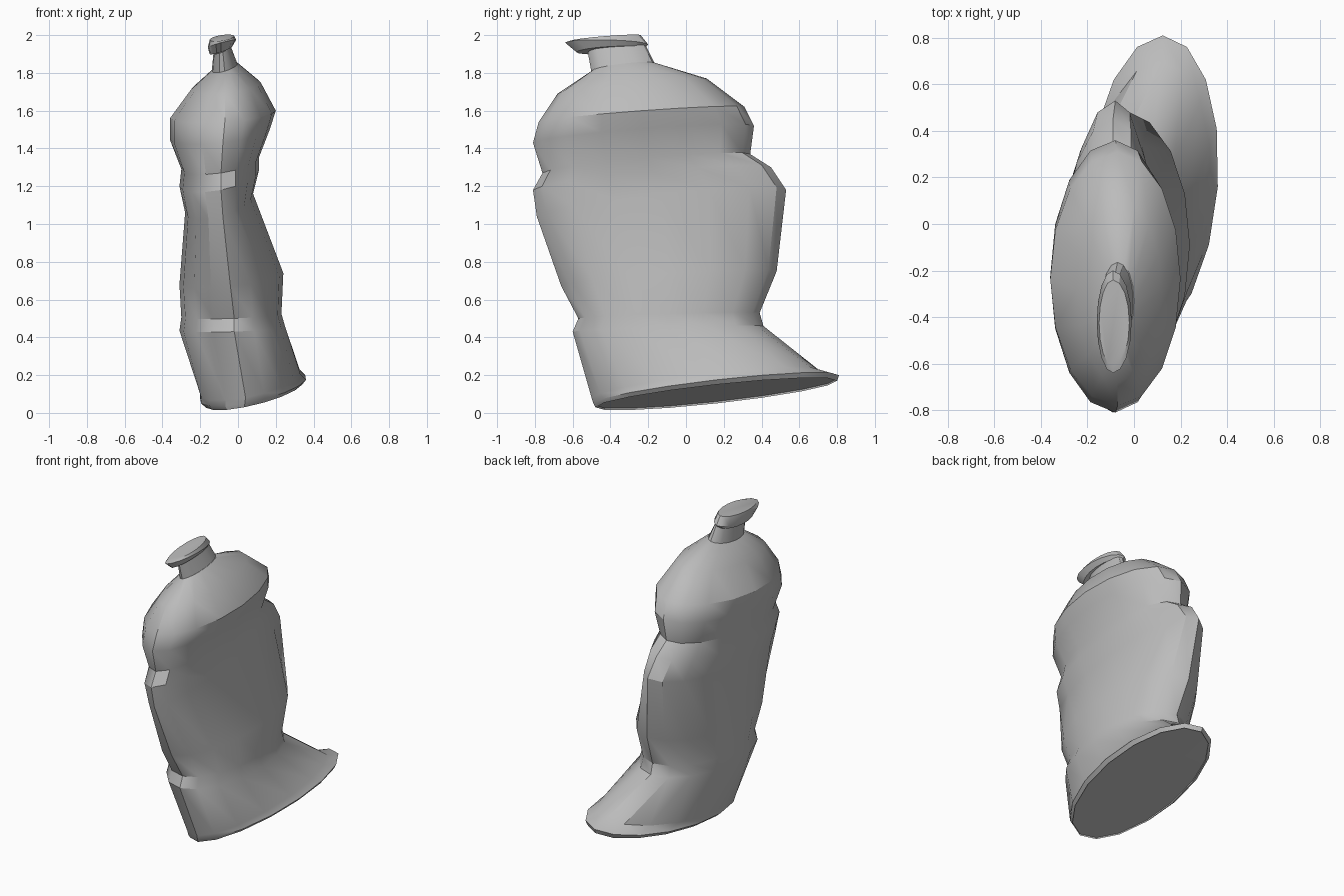
import bpy
import bmesh
import math
from mathutils import Vector

default_cube = bpy.data.objects.get("Cube")
if default_cube:
    bpy.data.objects.remove(default_cube, do_unlink=True)

SIDES = 16

# One plain grey for the whole crushed bottle
grey = bpy.data.materials.new("plain grey")
grey.use_nodes = True
colour = (0.5, 0.5, 0.5, 1)
grey.diffuse_color = colour
grey.node_tree.nodes["Principled BSDF"].inputs["Base Color"].default_value = colour


def ring_points(front_y, front_z, back_y, back_z, left_x, right_x, tip_x, tilt):
    """Tilted, squashed ellipse given in hundredths of a unit."""
    # The foot is twisted a little against the rest of the body
    twist = max(0, 40 - front_z) / 8
    front = Vector((tip_x - twist, front_y, front_z))
    back = Vector((tip_x + twist, back_y, back_z))
    centre = (front + back) / 2
    long_axis = (back - front) / 2
    low_side = Vector((left_x - centre.x, 0, -tilt))
    high_side = Vector((right_x - centre.x, 0, tilt))
    points = []
    for i in range(SIDES):
        angle = math.tau * i / SIDES
        across = math.sin(angle)
        side = high_side if across > 0 else low_side
        points.append((centre + long_axis * math.cos(angle) + side * abs(across)) / 100)
    return points


def loft(name, rings, inset=0.0, lift=0.0):
    """Skin a stack of rings and close both ends; the lower end can be hollowed."""
    bm = bmesh.new()
    loops = [[bm.verts.new(p) for p in ring_points(*ring)] for ring in rings]
    for lower, upper in zip(loops, loops[1:]):
        for i in range(SIDES):
            j = (i + 1) % SIDES
            bm.faces.new((lower[i], lower[j], upper[j], upper[i]))
    bottom = bm.faces.new(loops[0])
    bm.faces.new(loops[-1])
    if inset:
        centre = bottom.calc_center_median()
        bmesh.ops.inset_region(bm, faces=[bottom], thickness=inset)
        for vert in bottom.verts:
            vert.co.z += lift
        bmesh.ops.poke(bm, faces=[bottom])
    bmesh.ops.recalc_face_normals(bm, faces=bm.faces)
    mesh = bpy.data.meshes.new(name)
    bm.to_mesh(mesh)
    bm.free()
    mesh.materials.append(grey)
    part = bpy.data.objects.new(name, mesh)
    bpy.context.collection.objects.link(part)
    bpy.ops.object.select_all(action="DESELECT")
    part.select_set(True)
    bpy.context.view_layer.objects.active = part
    bpy.ops.object.shade_smooth_by_angle(angle=math.radians(32))
    return part


# Columns: front y, front z, back y, back z, left x, right x, tip x, side tilt
foot = [
    (-48, 3, 80, 17, -17, 34, 8, 5),
    (-49, 5, 81, 20, -20, 36, 8, 5),
    (-50, 8, 70, 23, -20, 33, 8, 5),
]
waist = [
    (-60, 43, 41, 46, -31, 25, -2, 1),
    (-57, 50, 39, 53, -30, 23, -2, 1),
    (-66, 67, 48, 75, -31, 24, -4, 3),
    (-79, 104, 53, 118, -28, 8, -8, 5),
    (-81, 118, 45, 130, -31, 11, -9, 4),
]
shoulder = [
    (-76, 127, 34, 137, -30, 11, -9, 3),
    (-81, 143, 36, 152, -36, 17, -8, 3),
    (-78, 154, 31, 162, -36, 20, -7, 2),
    (-68, 169, 11, 177, -25, 12, -7, 2),
    (-50, 181, -16, 185, -14, 0, -7, 2),
]
loft("bottle_body", foot + waist + shoulder, inset=0.03, lift=0.01)

# Short neck under the cap
loft("bottle_neck", [
    (-50, 180, -16, 184, -14, 0, -7, 2),
    (-52, 191, -21, 194, -13, -4, -8, 2),
])

# Flattened cap
loft("bottle_cap", [
    (-58, 191, -22, 193, -15, -3, -9, 2),
    (-64, 196, -20, 195, -16, -1, -9, 2),
    (-61, 197, -24, 200, -15, -2, -9, 1),
])
